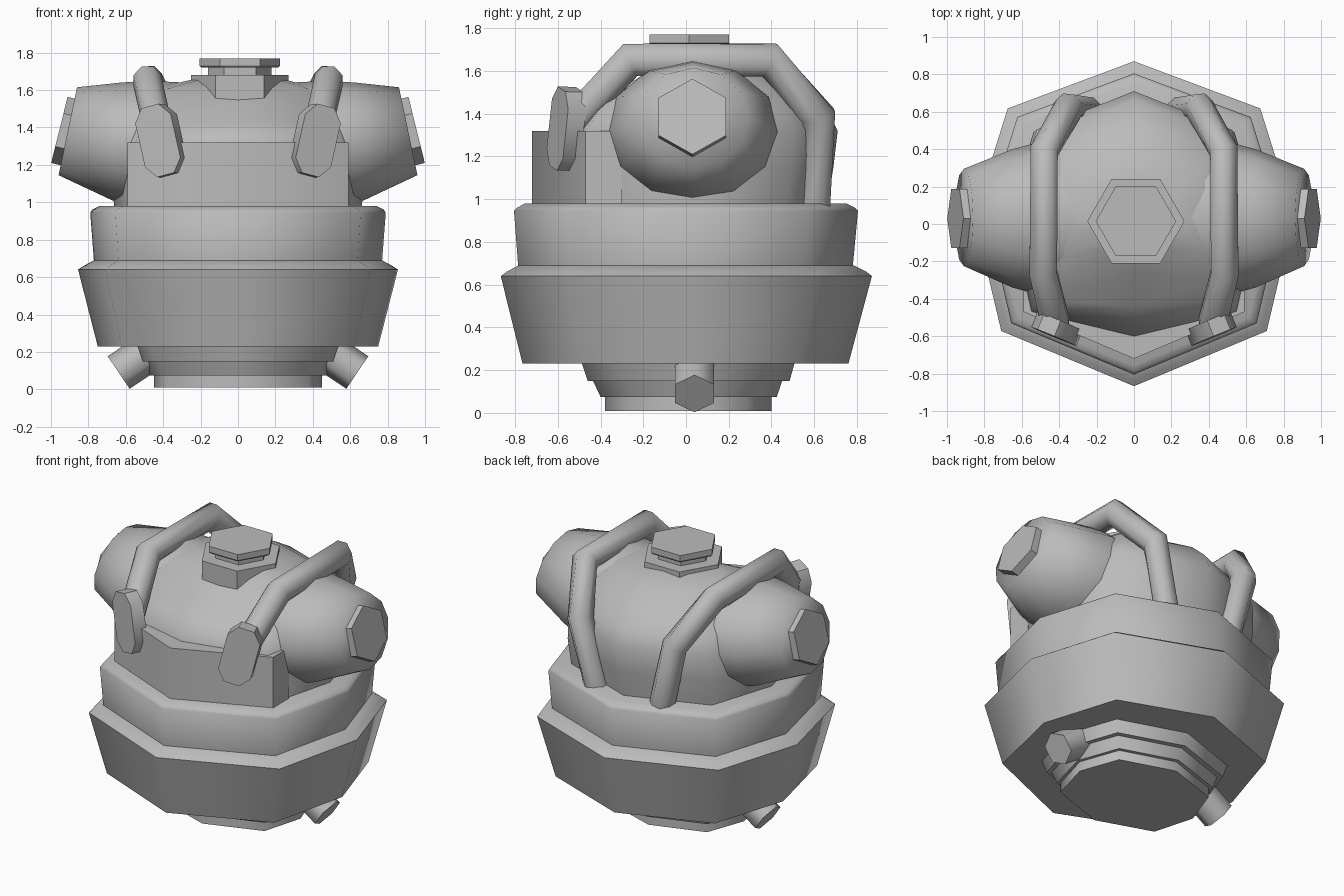
import bpy, bmesh, math
from mathutils import Vector

cube = bpy.data.objects.get("Cube")
if cube:
    bpy.data.objects.remove(cube)

grey = bpy.data.materials.new("plain grey")
grey.use_nodes = True
grey.diffuse_color = (0.5, 0.5, 0.5, 1)
grey.node_tree.nodes["Principled BSDF"].inputs["Base Color"].default_value = (0.5, 0.5, 0.5, 1)


def loft(name, rings, angle):
    """Skin a list of equal-length point rings and cap both ends."""
    bm = bmesh.new()
    vs = [[bm.verts.new(p) for p in ring] for ring in rings]
    n = len(vs[0])
    for a, b in zip(vs, vs[1:]):
        for i in range(n):
            j = (i + 1) % n
            bm.faces.new((a[i], a[j], b[j], b[i]))
    bm.faces.new(vs[0][::-1])
    bm.faces.new(vs[-1])
    bmesh.ops.recalc_face_normals(bm, faces=bm.faces)
    me = bpy.data.meshes.new(name)
    bm.to_mesh(me)
    bm.free()
    ob = bpy.data.objects.new(name, me)
    bpy.context.collection.objects.link(ob)
    me.materials.append(grey)
    bpy.ops.object.select_all(action='DESELECT')
    ob.select_set(True)
    bpy.context.view_layer.objects.active = ob
    bpy.ops.object.shade_smooth_by_angle(angle=math.radians(angle))


def octagon(z, rx, front, back, k=.66):
    """Lopsided octagon with corners on the centre lines; k sets the front corners."""
    return [(0, -front, z), (.83 * rx, -k * front, z), (rx, .05 * rx, z),
            (.79 * rx, .71 * back, z), (0, back, z), (-.79 * rx, .71 * back, z),
            (-rx, .05 * rx, z), (-.83 * rx, -k * front, z)]


def ring(centre, u, v, r, n):
    """Regular polygon in the plane of u and v."""
    c, u, v = Vector(centre), Vector(u), Vector(v)
    angles = [2 * math.pi * i / n for i in range(n)]
    return [c + (u * math.cos(a) + v * math.sin(a)) * r for a in angles]


def flip(rings, s):
    return [[(s * p[0], p[1], p[2]) for p in r] for r in rings]


# Stepped base, narrow at the floor
loft("base", [octagon(*p) for p in [
    (.01, .45, .38, .40), (.075, .45, .38, .40), (.075, .47, .40, .425),
    (.15, .50, .435, .45), (.15, .53, .46, .485), (.24, .56, .49, .51)]], 60)

# Two wide bands of the body
loft("lower_band", [octagon(*p) for p in [
    (.23, .75, .765, .76), (.64, .855, .867, .87), (.66, .825, .84, .845),
    (.69, .77, .785, .785)]], 60)
loft("upper_band", [octagon(*p) for p in [
    (.68, .77, .785, .78), (.945, .79, .805, .805), (.96, .78, .79, .79),
    (.98, .74, .755, .75)]], 60)

# Domed upper shell, dipping at the front and full at the back
loft("dome", [octagon(*p) for p in [
    (.96, .66, .61, .66), (1.15, .68, .61, .69), (1.32, .66, .60, .71, .78),
    (1.42, .62, .44, .66, .92), (1.52, .56, .25, .55, 1.2), (1.61, .44, .12, .40, 1.3),
    (1.655, .25, .03, .24, 1.3)]], 75)

# Raised collar around the front
collar = [(-.59, -.3), (-.59, -.47), (0, -.72), (.59, -.47), (.59, -.3)]
loft("front_collar", [[(x, y, z) for x, y in collar] for z in (.96, 1.32)], 50)

# Six-sided filler cap on top
X, Y, Z = (1, 0, 0), (0, 1, 0), (0, 0, 1)


def cap(name, profile):
    loft(name, [ring((.01, .015, z), X, Y, r, 6) for z, r in profile], 40)


cap("cap_seat", [(1.42, .26), (1.68, .26)])
cap("cap_neck", [(1.66, .17), (1.73, .17)])
cap("cap_lid", [(1.72, .205), (1.73, .215), (1.77, .215)])

for s, side in ((1, "left"), (-1, "right")):
    # Tapered shoulder with a tilted outer end
    shoulder = []
    for x, slant, y, z, ry, rz in [(.28, 0, .03, 1.31, .40, .33), (.5, .05, .03, 1.31, .41, .34),
                                   (.65, .07, .03, 1.325, .37, .315), (.91, .21, .035, 1.38, .26, .235)]:
        pts = []
        for i in range(12):
            a = math.pi * i / 6
            py, pz = ry * math.cos(a), rz * math.sin(a)
            pts.append((x - slant * pz, y + py, z + pz))
        shoulder.append(pts)
    loft(side + "_shoulder", flip(shoulder, s), 85)

    # Hexagonal plug on the shoulder end
    n, up = Vector((.97, 0, .24)), Vector((-.24, 0, .97))
    c = Vector((.955, .03, 1.387))
    loft(side + "_shoulder_plug", flip([
        ring(c - n * .1, up, Y, .182, 6), ring(c, up, Y, .182, 6)], s), 30)

    # Bent pipe running front to back over the dome
    path = [Vector(p) for p in [(.42, -.53, 1.36), (.485, -.26, 1.652), (.48, .39, 1.652),
                                (.35, .62, 1.39), (.24, .60, .95)]]
    pipe = []
    for i, p in enumerate(path):
        before = (p - path[i - 1]).normalized() if i else None
        after = (path[i + 1] - p).normalized() if i < len(path) - 1 else None
        t = ((before or after) + (after or before)).normalized()
        u = (Vector(X) - t * t.x).normalized()
        v = t.cross(u)
        stretch = 1 / t.dot(after or before)
        pipe.append([p + (u * math.cos(a) + v * math.sin(a) * stretch) * .08
                     for a in [math.pi * (k + .5) / 4 for k in range(8)]])
    loft(side + "_pipe", flip(pipe, s), 50)

    # Long rounded plate closing the front of the pipe
    across = Vector((.90, .36, -.24)).normalized()
    along = Vector((.28, .13, .95))
    along = (along - across * along.dot(across)).normalized()
    out = along.cross(across).normalized()
    shape = [(.05, .19), (.105, .12), (.105, -.12), (.05, -.19),
             (-.05, -.19), (-.105, -.12), (-.105, .12), (-.05, .19)]
    c = Vector((.412, -.56, 1.33))
    plate = [[c - out * d + across * a + along * b for a, b in shape] for d in (-.045, .045)]
    loft(side + "_pipe_plate", flip(plate, s), 50)

    # Angled bolt at the foot
    n, up = Vector((.83, 0, -.56)), Vector((.56, 0, .83))
    c = Vector((.638, .04, .09))
    loft(side + "_foot_bolt", flip([
        ring(c - n * .22, up, Y, .105, 6), ring(c, up, Y, .105, 6)], s), 65)
